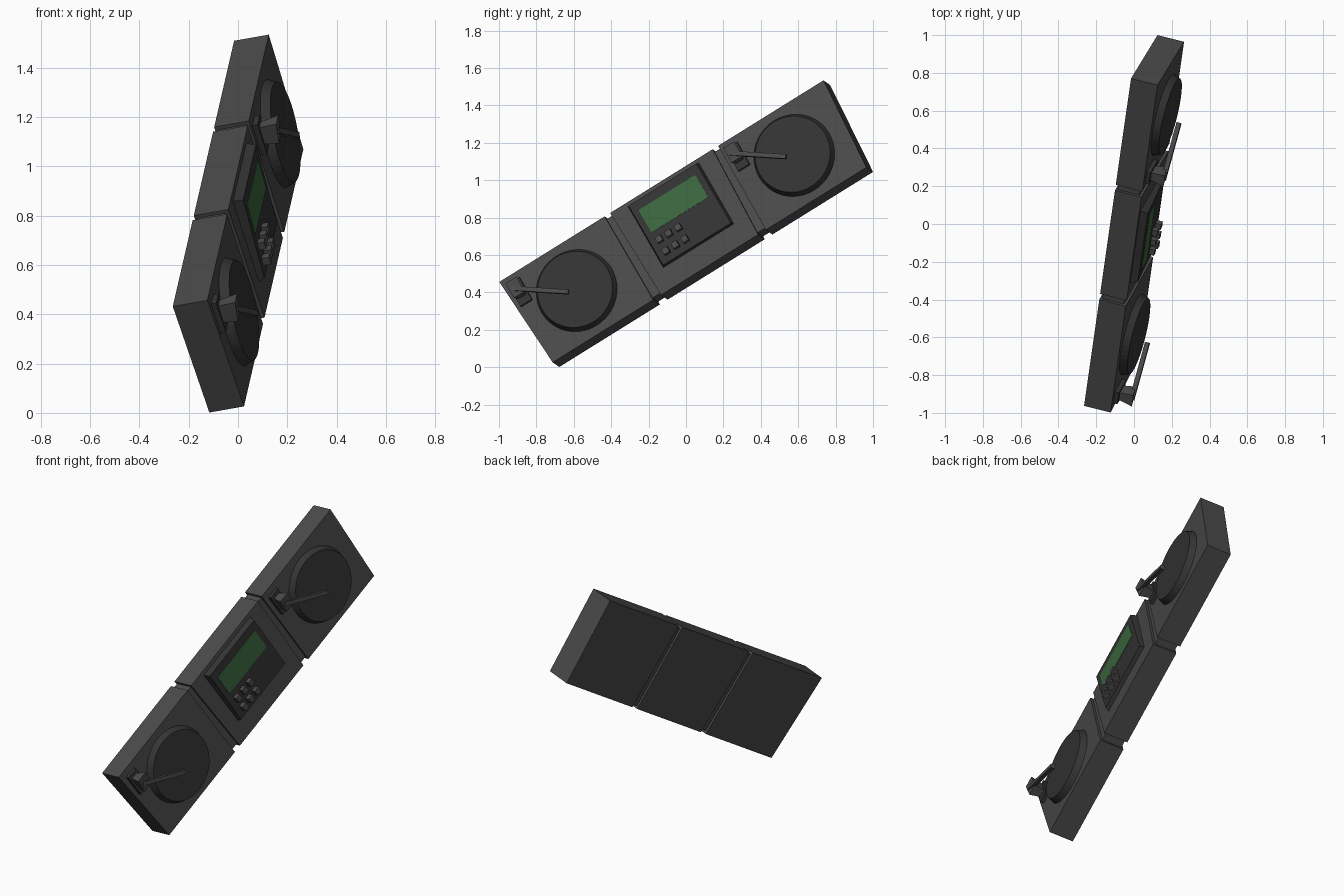
import bpy, bmesh, math
from mathutils import Matrix, Vector

if "Cube" in bpy.data.objects:
    bpy.data.objects.remove(bpy.data.objects["Cube"])

# Tilted working frame: u along the console, v across it, n out of the top face
U = Vector((0.121, 0.843, 0.524)).normalized()
N = Vector((0.956, -0.239, 0.171))
N = (N - U * N.dot(U)).normalized()
V = N.cross(U)
O = Vector((0.0725, -0.003, 0.7715))
FRAME = Matrix.Translation(O) @ Matrix((U, V, N)).transposed().to_4x4()


def material(name, rgb):
    m = bpy.data.materials.new(name)
    m.diffuse_color = (*rgb, 1)
    m.use_nodes = True
    m.node_tree.nodes["Principled BSDF"].inputs["Base Color"].default_value = m.diffuse_color
    return m


BODY = material("dark_grey", (0.07, 0.07, 0.07))
DARK = material("near_black", (0.035, 0.035, 0.035))
GREEN = material("screen_green", (0.045, 0.14, 0.05))


def finish(name, bm, mat):
    bmesh.ops.recalc_face_normals(bm, faces=bm.faces)
    me = bpy.data.meshes.new(name)
    bm.to_mesh(me)
    bm.free()
    me.materials.append(mat)
    ob = bpy.data.objects.new(name, me)
    ob.matrix_world = FRAME
    bpy.context.collection.objects.link(ob)
    return ob


def loft(name, low, high, mat):
    """Solid between two matching outlines of (u, v, n) points."""
    bm = bmesh.new()
    a = [bm.verts.new(p) for p in low]
    b = [bm.verts.new(p) for p in high]
    bm.faces.new(a)
    bm.faces.new(b)
    for i in range(len(a)):
        j = (i + 1) % len(a)
        bm.faces.new((a[i], a[j], b[j], b[i]))
    return finish(name, bm, mat)


def rect(u0, u1, v0, v1, n, n_top=None):
    t = n if n_top is None else n_top
    return [(u0, v0, n), (u1, v0, n), (u1, v1, t), (u0, v1, t)]


def box(name, u0, u1, v0, v1, n0, n1, mat):
    return loft(name, rect(u0, u1, v0, v1, n0), rect(u0, u1, v0, v1, n1), mat)


def circle(u, r, n, sides=48):
    return [(u + r * math.cos(2 * math.pi * i / sides),
             r * math.sin(2 * math.pi * i / sides), n) for i in range(sides)]


W, D = 0.268, -0.147

# Middle mixer body, slightly narrower at its lower edge
mix = [(-0.308, -W), (0.308, -W), (0.325, W), (-0.325, W)]
loft("mixer_body", [(u, v, D) for u, v in mix], [(u, v, 0) for u, v in mix], BODY)

for side, s in (("left", -1), ("right", 1)):
    # Deck body with slanted outer end
    deck = [(s * 0.357, -W), (s * 0.995, -W), (s * 1.028, W), (s * 0.36, W)]
    loft(side + "_deck_body", [(u, v, D) for u, v in deck],
         [(u, v, 0) for u, v in deck], BODY)

    # Recessed joint between deck and mixer
    a, b = sorted((s * 0.30, s * 0.37))
    box(side + "_joint", a, b, -W + 0.015, W - 0.015, D + 0.012, -0.015, BODY)

    # Tapered platter
    c = s * 0.69
    loft(side + "_platter", circle(c, 0.225, -0.005), circle(c, 0.207, 0.038), DARK)

    # Tonearm mount, pivot block and arm
    p = c - 0.266
    box(side + "_arm_plate", p - 0.036, p + 0.036, 0.085, 0.228, -0.005, 0.022, DARK)
    loft(side + "_arm_pivot",
         rect(p - 0.022, p + 0.022, 0.125, 0.205, 0.02),
         rect(p - 0.036, p + 0.034, 0.125, 0.215, 0.085, 0.098), BODY)
    start, tip = Vector((p - 0.02, 0.176, 0.085)), Vector((c - 0.03, -0.008, 0.088))
    across = (tip - start).cross(Vector((0, 0, 1))).normalized() * 0.012
    up = Vector((0, 0, 0.012))

    def section(q):
        return [q + across - up, q + across + up, q - across + up, q - across - up]
    loft(side + "_tonearm", section(start), section(tip), BODY)

# Raised control panel, thinner toward its lower edge
loft("control_panel", rect(-0.225, 0.225, -0.147, 0.245, -0.005),
     rect(-0.215, 0.215, -0.14, 0.237, 0.024, 0.04), DARK)

# Screen lying on the panel
loft("screen", rect(-0.18, 0.18, 0.045, 0.187, 0.025),
     rect(-0.18, 0.18, 0.045, 0.187, 0.034, 0.040), GREEN)

# Two rows of buttons
for r, v in enumerate((-0.012, -0.086)):
    for k, u in enumerate((-0.16, -0.10, -0.04)):
        box(f"button_{r}_{k}", u - 0.017, u + 0.017, v - 0.017, v + 0.017, 0.02, 0.058, BODY)
